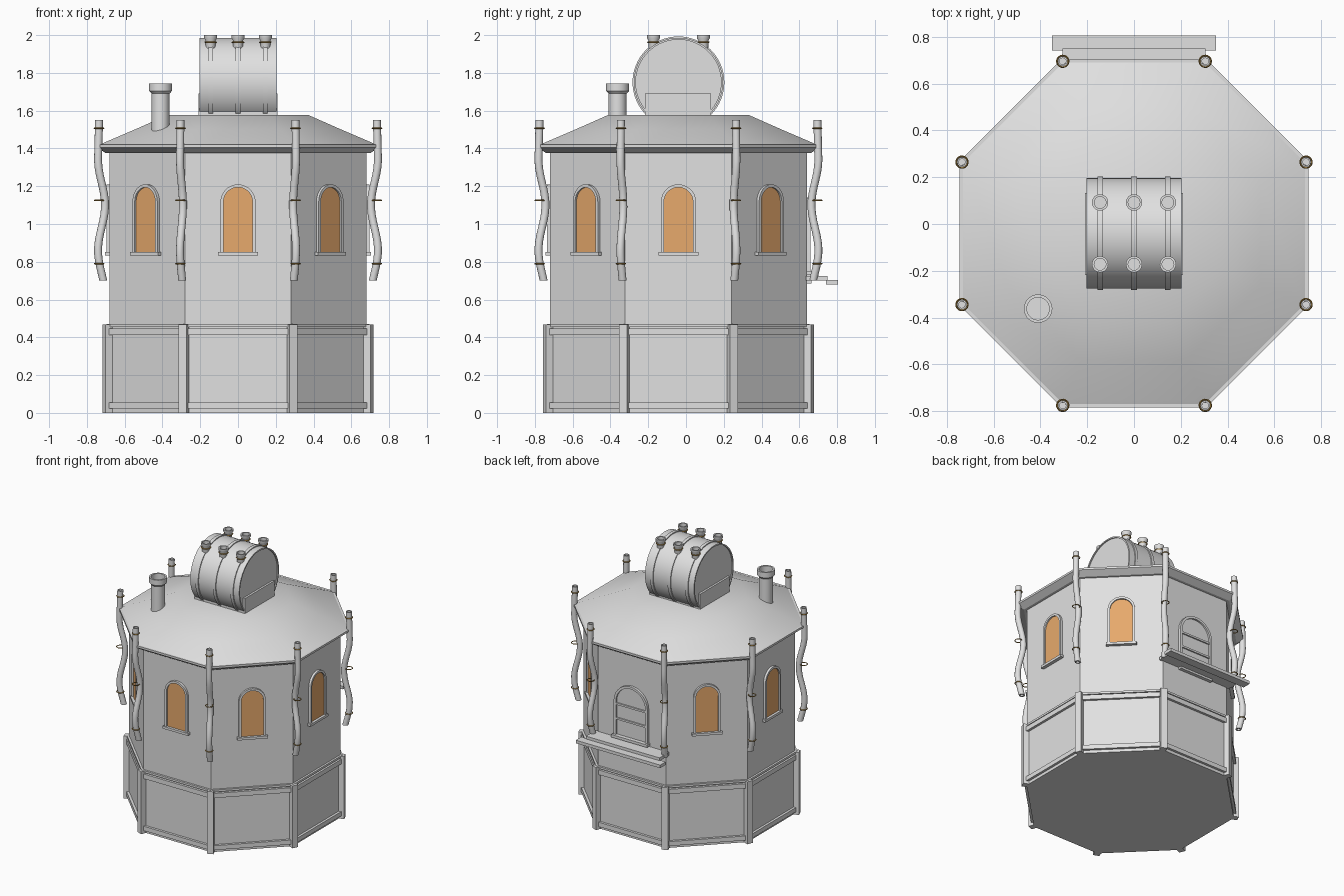
import bpy, bmesh, math
from mathutils import Matrix, Vector

if "Cube" in bpy.data.objects:
    bpy.data.objects.remove(bpy.data.objects["Cube"])

CY = -0.04                      # tower axis in y
C8 = math.cos(math.pi / 8)


def mat(name, c):
    m = bpy.data.materials.new(name)
    m.diffuse_color = (*c, 1)
    m.use_nodes = True
    m.node_tree.nodes["Principled BSDF"].inputs["Base Color"].default_value = m.diffuse_color
    return m


GREY = mat("pale_grey", (0.75, 0.75, 0.75))
AMBER = mat("amber_glass", (0.8, 0.4, 0.15))
BRASS = mat("dark_brass", (0.42, 0.25, 0.06))


def finish(name, bm, m, M=Matrix(), smooth=True):
    bm.transform(M)
    bmesh.ops.recalc_face_normals(bm, faces=bm.faces)
    me = bpy.data.meshes.new(name)
    bm.to_mesh(me)
    bm.free()
    me.materials.append(m)
    ob = bpy.data.objects.new(name, me)
    bpy.context.collection.objects.link(ob)
    if smooth:
        bpy.context.view_layer.objects.active = ob
        ob.select_set(True)
        bpy.ops.object.shade_smooth_by_angle(angle=math.radians(32))
        ob.select_set(False)
    return ob


def lathe(name, prof, m=GREY, M=Matrix(), seg=20, phase=0.0, closed=False, drift=None, smooth=True):
    """Turn a (radius, z) profile; drift(z) moves each ring along x."""
    bm = bmesh.new()
    rings = []
    for r, z in prof:
        d = drift(z) if drift else 0
        rings.append([bm.verts.new((d + r * math.cos(phase + 2 * math.pi * i / seg),
                                    r * math.sin(phase + 2 * math.pi * i / seg), z)) for i in range(seg)])
    pairs = list(zip(rings, rings[1:]))
    if closed:
        pairs.append((rings[-1], rings[0]))
    for a, b in pairs:
        for i in range(seg):
            j = (i + 1) % seg
            bm.faces.new((a[i], a[j], b[j], b[i]))
    if not closed:
        bm.faces.new(rings[0])
        bm.faces.new(rings[-1])
    return finish(name, bm, m, M, smooth)


def octa(name, prof, smooth=False):
    return lathe(name, [(a / C8, z) for a, z in prof], GREY, Matrix.Translation((0, CY, 0)),
                 8, math.pi / 8, smooth=smooth)


def box(name, x, y, z, m=GREY, M=Matrix()):
    bm = bmesh.new()
    bmesh.ops.create_cube(bm, size=1)
    S = Matrix.Diagonal((x[1] - x[0], y[1] - y[0], z[1] - z[0], 1))
    bm.transform(Matrix.Translation((sum(x) / 2, sum(y) / 2, sum(z) / 2)) @ S)
    return finish(name, bm, m, M, False)


def ring(name, r, t, M):
    return lathe(name, [(r - t, 0), (r, t), (r + t, 0), (r, -t)], BRASS, M, 20, closed=True)


def arch(w, z0, top, n=14):
    zs = top - w
    return [(-w, z0)] + [(-w * math.cos(math.pi * i / n), zs + w * math.sin(math.pi * i / n))
                         for i in range(n + 1)] + [(w, z0)]


def arch_frame(name, w, z0, top, t, y0, y1, M):
    """Arched moulding; local -y points out of the wall."""
    bm = bmesh.new()
    secs = []
    for (xo, zo), (xi, zi) in zip(arch(w, z0, top), arch(w - t, z0, top - t)):
        secs.append([bm.verts.new(p) for p in ((xo, y0, zo), (xo, y1, zo), (xi, y1, zi), (xi, y0, zi))])
    for a, b in zip(secs[1:], secs[2:-1]):
        for i in range(4):
            bm.faces.new((a[i], a[(i + 1) % 4], b[(i + 1) % 4], b[i]))
    for a, b in ((secs[0], secs[1]), (secs[-2], secs[-1])):
        for i in range(4):
            bm.faces.new((a[i], a[(i + 1) % 4], b[(i + 1) % 4], b[i]))
    bm.faces.new(secs[0])
    bm.faces.new(secs[-1])
    return finish(name, bm, GREY, M)


def arch_plate(name, w, z0, top, y, m, M):
    bm = bmesh.new()
    f = bm.faces.new([bm.verts.new((px, y, pz)) for px, pz in arch(w, z0, top)[1:-1]
                      + [(w, z0), (-w, z0)]])
    r = bmesh.ops.extrude_face_region(bm, geom=[f])
    bmesh.ops.translate(bm, vec=(0, 0.005, 0), verts=[v for v in r["geom"] if isinstance(v, bmesh.types.BMVert)])
    return finish(name, bm, m, M, False)


# Tower body, plinth and roof
octa("plinth", [(0.682, 0.0), (0.682, 0.465)])
octa("wall", [(0.68, 0.46), (0.68, 1.40)])
octa("eave", [(0.68, 1.375), (0.70, 1.375), (0.745, 1.405), (0.745, 1.42), (0.70, 1.42)])
octa("roof", [(0.74, 1.415), (0.715, 1.428), (0.54, 1.503), (0.375, 1.576), (0.001, 1.578)], True)

# Repeated parts on the eight sides
for k in range(8):
    M = Matrix.Translation((0, CY, 0)) @ Matrix.Rotation(k * math.pi / 4, 4, 'Z')
    for n, z in (("upper", (0.412, 0.447)), ("lower", (0.022, 0.055))):
        box(f"plinth_rail_{n}_{k}", (-0.275, 0.275), (-0.70, -0.675), z, GREY, M)
    box(f"plinth_cap_{k}", (-0.285, 0.285), (-0.695, -0.675), (0.455, 0.47), GREY, M)
    if k != 4:
        arch_frame(f"window_frame_{k}", 0.093, 0.85, 1.21, 0.016, -0.67, -0.697, M)
        arch_plate(f"window_glass_{k}", 0.08, 0.85, 1.197, -0.686, AMBER, M)
        box(f"window_sill_{k}", (-0.105, 0.105), (-0.705, -0.67), (0.833, 0.851), GREY, M)
    # Corner post and wavy pipe with brass rings
    V = Matrix.Translation((0, CY, 0)) @ Matrix.Rotation((k + 0.5) * math.pi / 4, 4, 'Z')
    box(f"corner_post_{k}", (0.725, 0.768), (-0.0225, 0.0225), (0, 0.468), GREY, V)

    def wave(z):
        return 0.782 + 0.02 * math.cos((z - 1.34) / 0.48 * 2 * math.pi) if z < 1.34 else \
            0.802 - 0.006 * (z - 1.34) / 0.21
    prof = [(0.012, 0.72), (0.012, 0.70)] + [(0.021, 0.70 + 0.85 * i / 24) for i in range(25)]
    prof += [(0.014, 1.55), (0.014, 1.53)]
    lathe(f"wavy_pipe_{k}", prof, GREY, V, 14, drift=wave)
    for i, z in enumerate((0.79, 1.125, 1.507)):
        ring(f"pipe_ring_{k}_{i}", 0.025, 0.0035, V @ Matrix.Translation((0.796, 0, z)))

# Back door with bars and stepped balcony
B = Matrix.Translation((0, CY, 0)) @ Matrix.Rotation(math.pi, 4, 'Z')
arch_frame("door_frame", 0.14, 0.70, 1.14, 0.018, -0.67, -0.698, B)
arch_plate("door_panel", 0.125, 0.70, 1.125, -0.685, GREY, B)
for i, z in enumerate((0.87, 0.98)):
    box(f"door_bar_{i}", (-0.125, 0.125), (-0.695, -0.68), (z - 0.007, z + 0.007), GREY, B)
box("door_step", (-0.15, 0.15), (0.63, 0.675), (0.73, 0.75))
box("door_bracket", (-0.14, 0.14), (0.63, 0.665), (0.685, 0.70))
box("balcony_upper_plank", (-0.305, 0.305), (0.635, 0.75), (0.70, 0.724))
box("balcony_lower_plank", (-0.35, 0.35), (0.742, 0.806), (0.68, 0.703))

# Roof barrel lying along x, with end plates, hoops and stub pipes
X = Matrix.Translation((0, CY, 1.75)) @ Matrix.Rotation(math.pi / 2, 4, 'Y')
lathe("roof_barrel", [(0.226, -0.195), (0.226, -0.203), (0.236, -0.203), (0.236, 0.203),
                      (0.226, 0.203), (0.226, 0.195)], GREY, X, 64)
box("barrel_cradle", (-0.21, 0.21), (-0.217, 0.132), (1.52, 1.69))
for i, x in enumerate((-0.145, 0, 0.145)):
    lathe(f"barrel_hoop_{i}", [(0.225, x - 0.012), (0.243, x - 0.012), (0.243, x + 0.012), (0.225, x + 0.012)],
          GREY, X, 64, closed=True)
    for j, y in enumerate((CY - 0.132, CY + 0.132)):
        T = Matrix.Translation((x, y, 0))
        lathe(f"barrel_stub_{i}_{j}", [(0.026, 1.91), (0.026, 1.97), (0.035, 1.985), (0.035, 2.0),
                                       (0.025, 2.0), (0.025, 1.975)], GREY, T, 24)
        ring(f"stub_ring_{i}_{j}", 0.03, 0.004, T @ Matrix.Translation((0, 0, 1.963)))

# Chimney
lathe("chimney", [(0.047, 1.44), (0.047, 1.69), (0.061, 1.705), (0.061, 1.745), (0.048, 1.745), (0.048, 1.70)],
      GREY, Matrix.Translation((-0.41, -0.362, 0)), 28)
